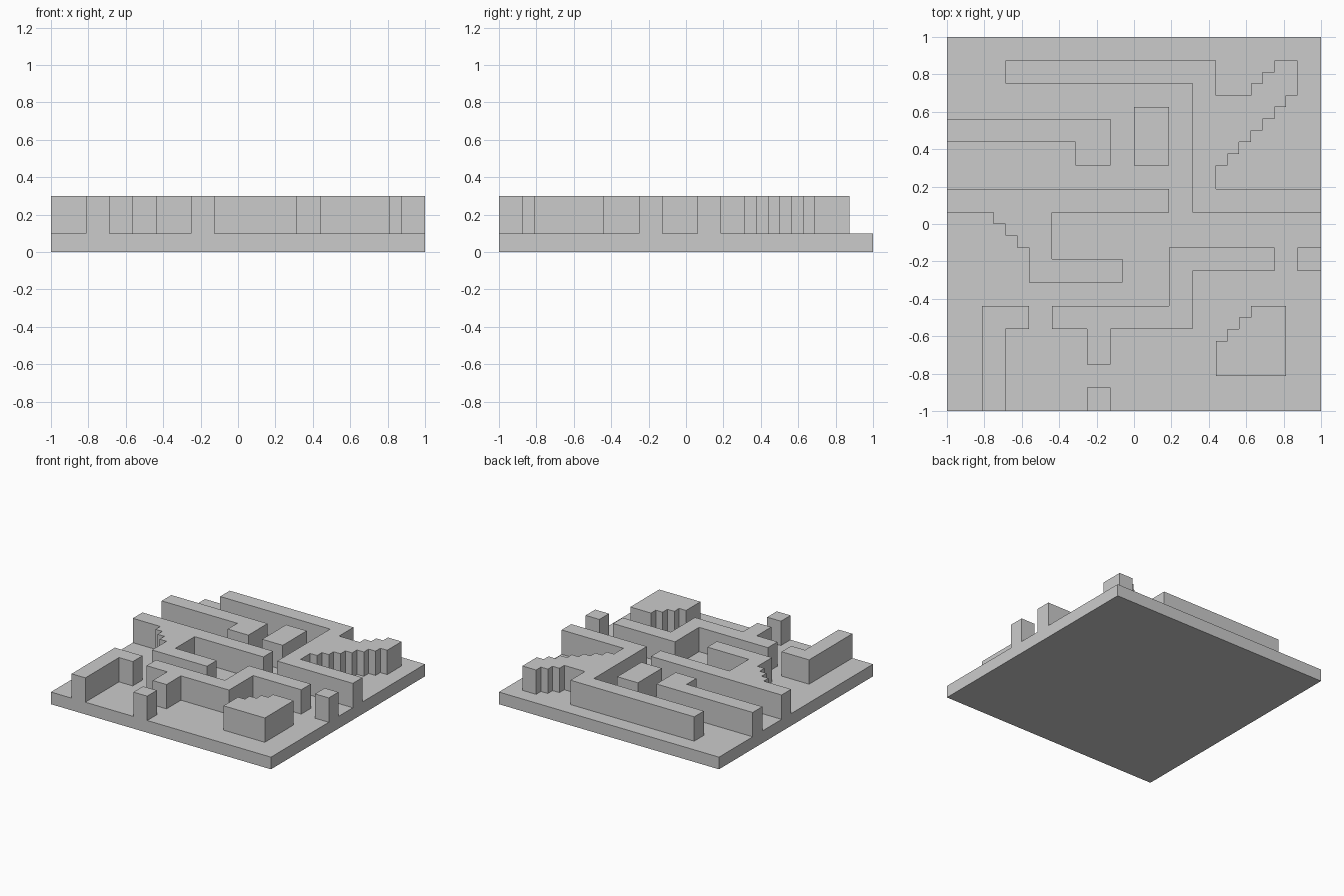
import bpy, bmesh

if "Cube" in bpy.data.objects:
    bpy.data.objects.remove(bpy.data.objects["Cube"])

CELL = 1 / 16          # plan grid: 32 x 32 cells over 2 x 2 units
BASE_H, WALL_H = 0.1, 0.3


def prism(name, pts, z0, z1):
    """Extrude a plan outline given in grid cells."""
    bm = bmesh.new()
    face = bm.faces.new([bm.verts.new((x * CELL - 1, y * CELL - 1, z0)) for x, y in pts])
    ext = bmesh.ops.extrude_face_region(bm, geom=[face], use_keep_orig=True)
    top = [v for v in ext["geom"] if isinstance(v, bmesh.types.BMVert)]
    bmesh.ops.translate(bm, verts=top, vec=(0, 0, z1 - z0))
    bmesh.ops.recalc_face_normals(bm, faces=bm.faces)
    mesh = bpy.data.meshes.new(name)
    bm.to_mesh(mesh)
    bm.free()
    obj = bpy.data.objects.new(name, mesh)
    bpy.context.collection.objects.link(obj)
    return obj


def rect(x0, y0, x1, y1):
    return [(x0, y0), (x1, y0), (x1, y1), (x0, y1)]


def stairs(x, y, dx, dy, n, across_first=True):
    """Zigzag of one-cell steps, starting at (x, y)."""
    pts = [(x, y)]
    for _ in range(n):
        mid = (x + dx, y) if across_first else (x, y + dy)
        x, y = x + dx, y + dy
        pts += [mid, (x, y)]
    return pts


def wall(name, pts):
    return prism(name, pts, BASE_H, WALL_H)


# Ground slab
prism("base_plate", rect(0, 0, 32, 32), 0, BASE_H)

# Long back wall with the stepped diagonal on the right
wall("back_wall",
     [(5, 28), (5, 30), (23, 30), (23, 27)]
     + stairs(26, 27, 1, 1, 2, False)
     + [(28, 30), (30, 30)]
     + stairs(30, 27, -1, -1, 6)
     + [(23, 21), (23, 19), (32, 19), (32, 17), (21, 17), (21, 28)])

# Hooked wall at the left edge
wall("left_hook_wall", [(0, 23), (0, 25), (14, 25), (14, 21), (11, 21), (11, 23)])

# Middle wall with stepped inner corner
wall("middle_wall",
     [(0, 17), (0, 19), (19, 19), (19, 17), (9, 17), (9, 13), (15, 13), (15, 11)]
     + stairs(7, 11, 0, 3, 0)
     + stairs(7, 14, -1, 1, 3))

# Zigzag wall towards the front
wall("front_zigzag_wall",
     [(9, 7), (9, 9), (19, 9), (19, 14), (28, 14), (28, 12),
      (21, 12), (21, 7), (14, 7), (14, 4), (12, 4), (12, 7)])

# Corner wall at front left
wall("front_left_wall", [(3, 0), (3, 9), (7, 9), (7, 7), (5, 7), (5, 0)])

# Block with one stepped corner
wall("stepped_block", [(23, 3), (29, 3), (29, 9)] + stairs(26, 9, -1, -1, 3, False))

# Plain blocks and gate posts
for name, r in (("centre_block", (16, 21, 19, 26)),
                ("right_post", (30, 12, 32, 14)),
                ("front_post", (12, 0, 14, 2))):
    wall(name, rect(*r))
